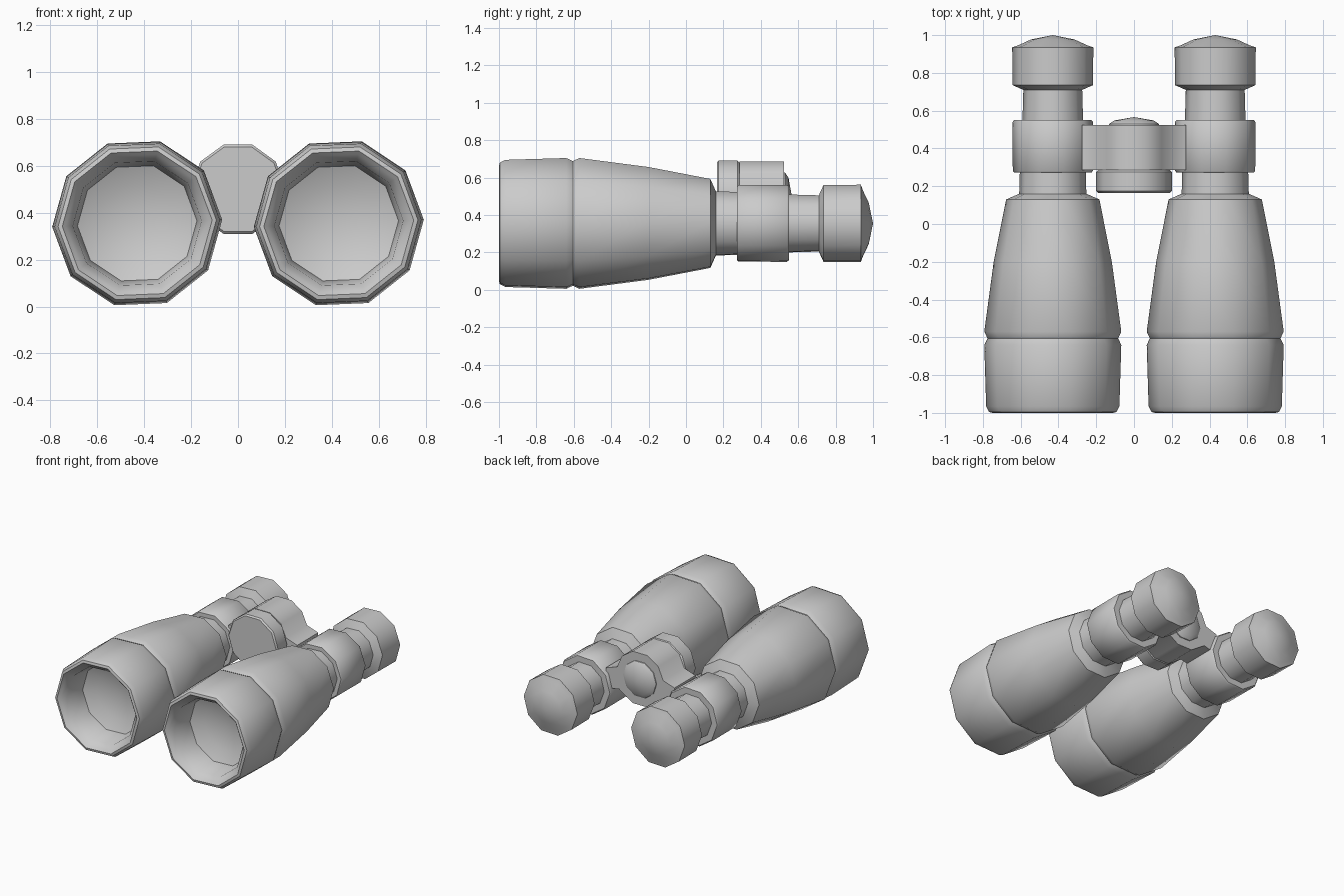
import bpy, bmesh, math

if "Cube" in bpy.data.objects:
    bpy.data.objects.remove(bpy.data.objects["Cube"])

SIDES = 10


def finish(bm, name, angle=40):
    bmesh.ops.recalc_face_normals(bm, faces=bm.faces)
    me = bpy.data.meshes.new(name)
    bm.to_mesh(me)
    bm.free()
    ob = bpy.data.objects.new(name, me)
    bpy.context.collection.objects.link(ob)
    bpy.ops.object.select_all(action='DESELECT')
    ob.select_set(True)
    bpy.context.view_layer.objects.active = ob
    bpy.ops.object.shade_smooth_by_angle(angle=math.radians(angle))
    return ob


def lathe(name, profile, cx, cz, phase=0.0):
    """Spin (y, radius) points about an axis parallel to y; radius 0 is a tip."""
    bm = bmesh.new()
    rings = []
    for y, r in profile:
        if r == 0:
            rings.append([bm.verts.new((cx, y, cz))] * SIDES)
        else:
            rings.append([bm.verts.new((cx + r * math.cos(a), y, cz + r * math.sin(a)))
                          for a in (phase + math.tau * i / SIDES for i in range(SIDES))])
    for a, b in zip(rings, rings[1:]):
        for i in range(SIDES):
            j = (i + 1) % SIDES
            bm.faces.new(list(dict.fromkeys((a[i], a[j], b[j], b[i]))))
    return finish(bm, name)


# Profiles along the optical axis: (y, radius)
barrel = [(-0.74, 0), (-0.76, 0.17), (-0.80, 0.255), (-0.95, 0.275), (-0.985, 0.305),
          (-1.0, 0.32), (-0.995, 0.338), (-0.965, 0.353), (-0.64, 0.363), (-0.605, 0.346),
          (-0.57, 0.363), (-0.2, 0.313), (0.13, 0.247), (0.16, 0.178),
          (0.30, 0.174), (0.30, 0)]
band = [(0.272, 0), (0.272, 0.205), (0.28, 0.212), (0.54, 0.213), (0.55, 0.205), (0.55, 0)]
eyepiece = [(0.5, 0), (0.5, 0.162), (0.71, 0.156), (0.735, 0.213), (0.935, 0.215),
            (0.945, 0.185), (0.977, 0.115), (1.0, 0)]

# Left and right optical tubes
for side, x in (("left", -0.43), ("right", 0.43)):
    for part, profile in (("barrel", barrel), ("clamp_band", band), ("eyepiece", eyepiece)):
        lathe(f"{side}_{part}", profile, x, 0.355, math.radians(2.4))

# Focus wheel and rear hinge cap
lathe("focus_wheel", [(0.165, 0), (0.165, 0.19), (0.175, 0.2), (0.275, 0.2),
                      (0.29, 0.185), (0.29, 0)], 0, 0.5)
lathe("hinge_cap", [(0.50, 0), (0.50, 0.14), (0.53, 0.132), (0.548, 0.105), (0.566, 0)], 0, 0.5)

# Bridge: rounded hub with an arm to each tube, extruded along y
half = [(0.06, 0.687), (0.145, 0.63), (0.185, 0.54), (0.275, 0.51),
        (0.275, 0.36), (0.17, 0.385), (0.06, 0.312)]
outline = half + [(-x, z) for x, z in reversed(half)]
bm = bmesh.new()
face = bm.faces.new([bm.verts.new((x, 0.285, z)) for x, z in outline])
out = bmesh.ops.extrude_face_region(bm, geom=[face], use_keep_orig=True)
moved = [v for v in out["geom"] if isinstance(v, bmesh.types.BMVert)]
bmesh.ops.translate(bm, verts=moved, vec=(0, 0.24, 0))
finish(bm, "bridge", 50)
